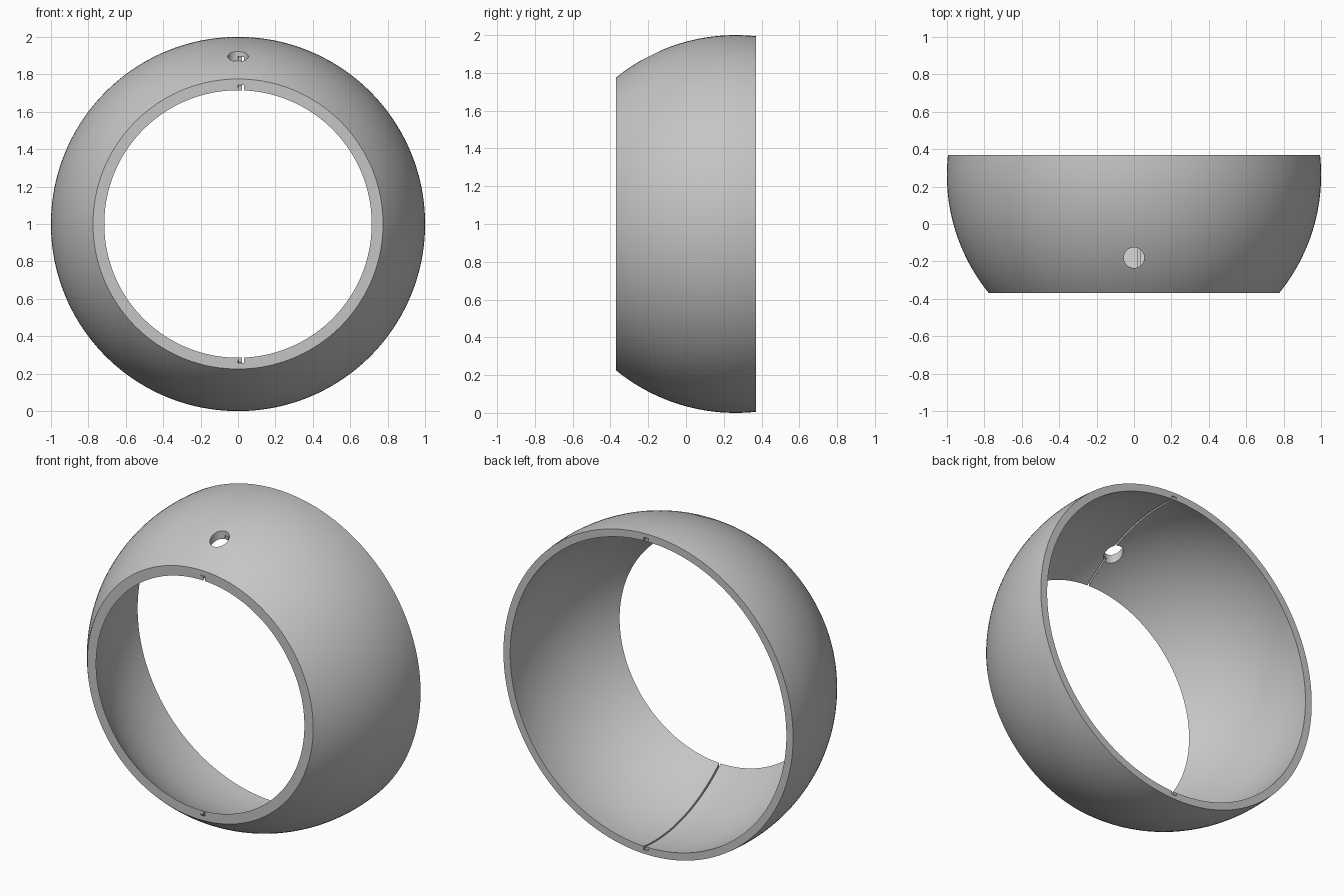
import bpy, bmesh, math
from mathutils import Vector, Matrix

cube = bpy.data.objects.get("Cube")
if cube:
    bpy.data.objects.remove(cube, do_unlink=True)

OUTER, INNER = 1.0, 0.954      # shell radii
MIDDLE = 0.976                 # depth of the seam
HALF = 0.37                    # half depth of the band
CENTRE = Vector((0, 0.262, 1))

grey = bpy.data.materials.new("satin grey")
grey.use_nodes = True
colour = (0.56, 0.56, 0.56, 1)
grey.diffuse_color = colour
grey.node_tree.nodes["Principled BSDF"].inputs["Base Color"].default_value = colour


def link(name, bm):
    bmesh.ops.recalc_face_normals(bm, faces=bm.faces)
    mesh = bpy.data.meshes.new(name)
    bm.to_mesh(mesh)
    bm.free()
    mesh.materials.append(grey)
    obj = bpy.data.objects.new(name, mesh)
    bpy.context.collection.objects.link(obj)
    return obj


def revolve(name, points, axis, steps):
    """Spin a closed outline of points about an axis through CENTRE."""
    bm = bmesh.new()
    verts = [bm.verts.new(p) for p in points]
    edges = [bm.edges.new((v, verts[i - 1])) for i, v in enumerate(verts)]
    bmesh.ops.spin(bm, geom=verts + edges, cent=CENTRE, axis=axis,
                   angle=math.tau, steps=steps, use_merge=True)
    bmesh.ops.remove_doubles(bm, verts=bm.verts, dist=1e-5)
    return link(name, bm)


def arc(radius, count=24):
    """Spherical arc from the front rim to the back rim."""
    start = math.asin((-HALF - CENTRE.y) / radius)
    end = math.asin((HALF - CENTRE.y) / radius)
    angles = [start + (end - start) * i / count for i in range(count + 1)]
    return [CENTRE + radius * Vector((0, math.sin(a), math.cos(a))) for a in angles]


# Spherical band, open at front and back
band = revolve("ring_band", arc(OUTER) + arc(INNER)[::-1], (0, 1, 0), 160)

# Hooked lap seam running along the inside at top and bottom
hook = [(0, MIDDLE), (0.031, MIDDLE), (0.031, 0.9), (0.021, 0.9),
        (0.021, 0.973), (0.003, 0.973), (0.003, 0.962), (0, 0.962)]
seam = revolve("seam_cutter", [CENTRE + Vector((x, 0, r)) for x, r in hook],
               (1, 0, 0), 128)

# Vertical hole through the top
bm = bmesh.new()
bmesh.ops.create_cone(bm, cap_ends=True, segments=40, radius1=0.055,
                      radius2=0.055, depth=0.6,
                      matrix=Matrix.Translation((0, -0.18, 1.9)))
hole = link("hole_cutter", bm)

bpy.ops.object.select_all(action='DESELECT')
bpy.context.view_layer.objects.active = band
band.select_set(True)
for cutter in (seam, hole):
    cutter.hide_render = True
    cut = band.modifiers.new(cutter.name, 'BOOLEAN')
    cut.operation = 'DIFFERENCE'
    cut.solver = 'EXACT'
    cut.object = cutter
    bpy.ops.object.modifier_apply(modifier=cut.name)
    bpy.data.objects.remove(cutter, do_unlink=True)

bpy.ops.object.shade_smooth_by_angle(angle=math.radians(30))
